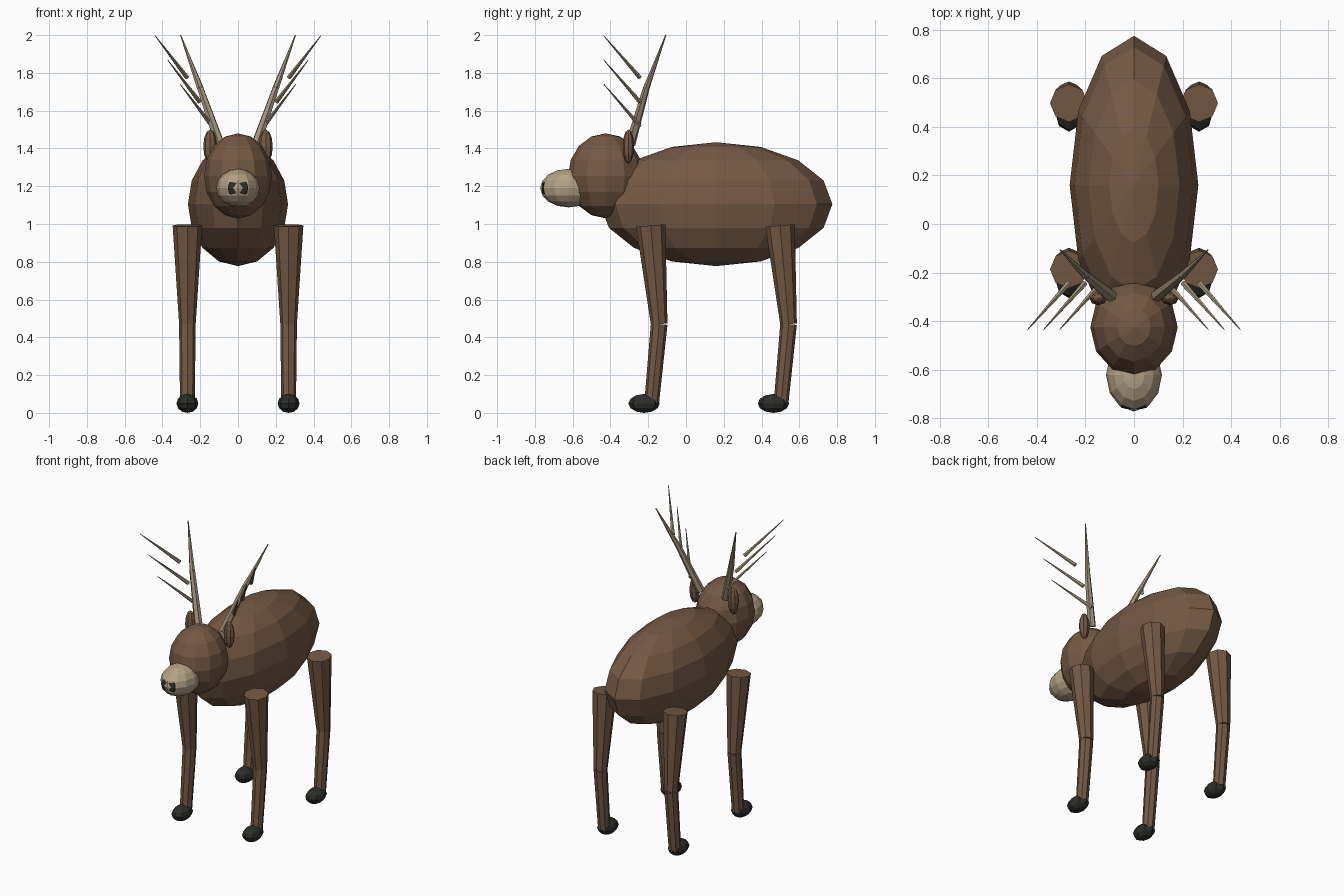
import bpy, bmesh
from mathutils import Matrix, Vector

if "Cube" in bpy.data.objects:
    bpy.data.objects.remove(bpy.data.objects["Cube"])


def material(name, rgb):
    m = bpy.data.materials.new(name)
    m.diffuse_color = (*rgb, 1)
    m.use_nodes = True
    m.node_tree.nodes["Principled BSDF"].inputs["Base Color"].default_value = m.diffuse_color
    return m


FUR = material("brown fur", (0.175, 0.100, 0.058))
PALE = material("pale muzzle", (0.45, 0.36, 0.235))
BONE = material("antler bone", (0.36, 0.29, 0.19))
DARK = material("dark hoof", (0.025, 0.028, 0.022))


def finish(bm, name, mat):
    mesh = bpy.data.meshes.new(name)
    bm.to_mesh(mesh)
    bm.free()
    mesh.materials.append(mat)
    obj = bpy.data.objects.new(name, mesh)
    bpy.context.collection.objects.link(obj)
    return obj


def ellipsoid(name, mat, centre, radii, segs=12, rings=8):
    bm = bmesh.new()
    mtx = Matrix.Translation(centre) @ Matrix.Diagonal((*radii, 1))
    bmesh.ops.create_uvsphere(bm, u_segments=segs, v_segments=rings, radius=1, matrix=mtx)
    return finish(bm, name, mat)


def taper(name, mat, points, radii, sides):
    """Chain of tapered rods running through the points."""
    bm = bmesh.new()
    for a, b, ra, rb in zip(points, points[1:], radii, radii[1:]):
        a, b = Vector(a), Vector(b)
        mtx = Matrix.Translation((a + b) / 2) @ (b - a).to_track_quat('Z', 'Y').to_matrix().to_4x4()
        bmesh.ops.create_cone(bm, cap_ends=True, segments=sides, radius1=ra, radius2=rb,
                              depth=(b - a).length, matrix=mtx)
    return finish(bm, name, mat)


# Torso and head
ellipsoid("body", FUR, (0, 0.16, 1.105), (0.265, 0.615, 0.328))
ellipsoid("head", FUR, (0, -0.425, 1.255), (0.18, 0.2, 0.225))
ellipsoid("muzzle", PALE, (0, -0.622, 1.19), (0.115, 0.15, 0.102))
ellipsoid("nose", DARK, (0, -0.728, 1.19), (0.072, 0.041, 0.053), 8, 6)

for s, side in ((1, "right"), (-1, "left")):
    # Legs and hooves
    for y, end in ((-0.187, "front"), (0.498, "hind")):
        x = s * 0.268
        taper(f"{end}_leg_{side}", FUR,
              [(x, y, 0.992), (x, y + 0.045, 0.47), (x, y + 0.005, 0.05)],
              [0.078, 0.044, 0.039], 8)
        ellipsoid(f"{end}_hoof_{side}", DARK, (x, y - 0.035, 0.05), (0.058, 0.083, 0.05), 8, 6)

    # Ear
    ellipsoid(f"ear_{side}", FUR, (s * 0.147, -0.305, 1.41), (0.037, 0.03, 0.09), 8, 6)

    # Antler beam and its three tines
    taper(f"antler_{side}", BONE,
          [(s * 0.095, -0.295, 1.42), (s * 0.2, -0.21, 1.72), (s * 0.304, -0.107, 2.0)],
          [0.027, 0.018, 0.003], 6)
    for i in range(3):
        base = Vector((s * (0.138 + 0.066 * i), -0.245, 1.52 + 0.128 * i))
        tip = base + Vector((s * 0.168, -0.19, 0.22))
        taper(f"tine_{i + 1}_{side}", BONE, [base, tip], [0.013, 0.002], 6)
